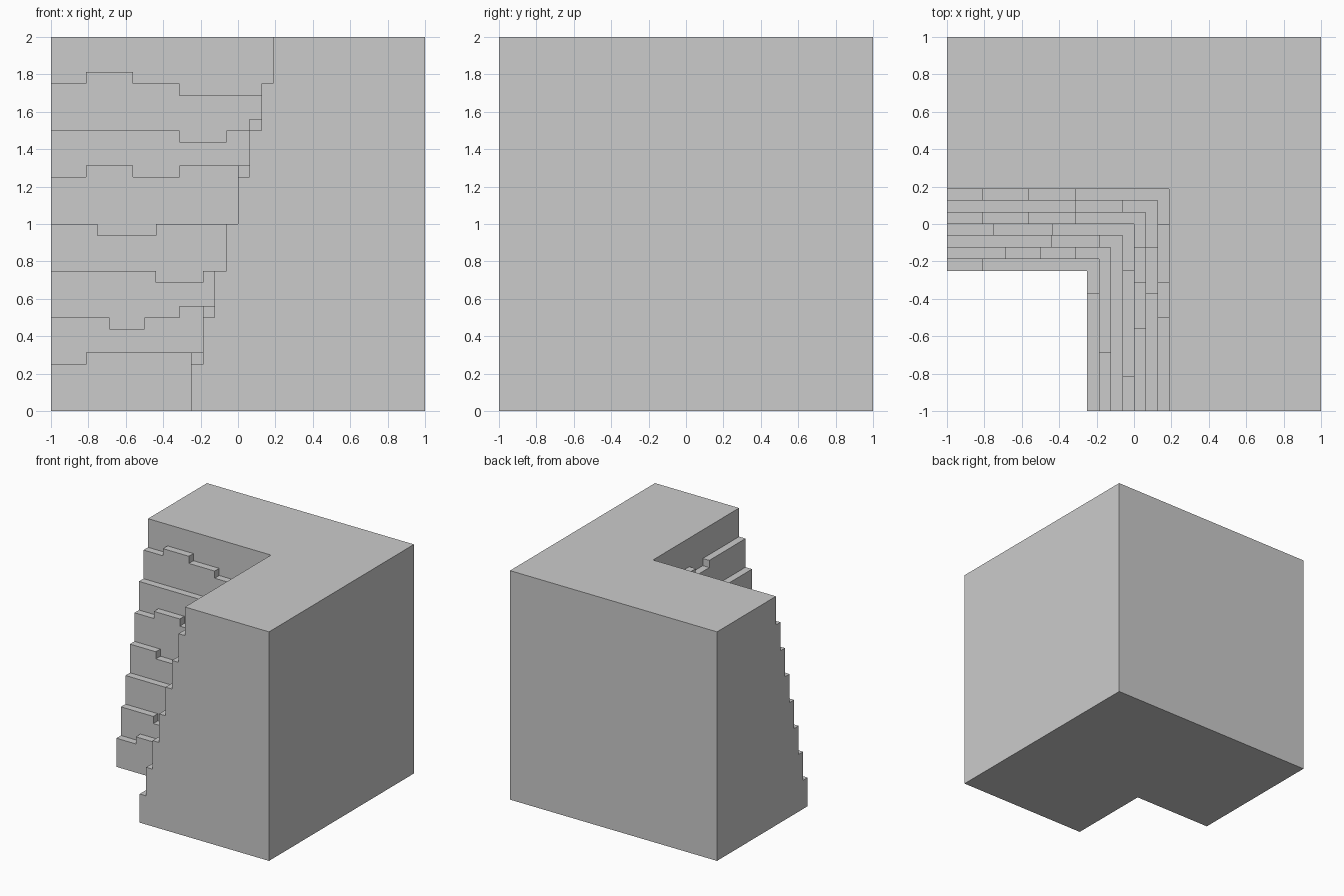
import bpy, bmesh

if "Cube" in bpy.data.objects:
    bpy.data.objects.remove(bpy.data.objects["Cube"])

U = 1 / 16          # grid unit of the blocky cliff
N = 32              # block size in grid units

# Ledge height offsets from the regular step, as (run start, offset) along each wall.
# Ledge k sits at height 4 * (k + 1) and is one unit deep.
BACK = [
    [(-16, 0), (-13, 1)],
    [(-16, 0), (-11, -1), (-8, 0), (-5, 1)],
    [(-16, 0), (-7, -1), (-3, 0)],
    [(-16, 0), (-12, -1), (-7, 0)],
    [(-16, 0), (-13, 1), (-9, 0), (-5, 1)],
    [(-16, 0), (-5, -1), (-1, 0)],
    [(-16, 0), (-13, 1), (-9, 0), (-5, -1)],
]
SIDE = [
    [(-16, 0), (-6, 1)],
    [(-16, 0), (-11, 1)],
    [(-16, 0)],
    [(-16, 0), (-13, -1), (-4, 0)],
    [(-16, 0), (-9, 1), (-5, 0), (-2, 1)],
    [(-16, 0), (-6, 1), (-2, 0)],
    [(-16, 0), (-8, -1), (-5, 0), (0, -1)],
]


def height(x, y):
    """Column height in grid units; zero outside the block."""
    if not (-16 <= x < 16 and -16 <= y < 16):
        return 0
    k = max(x, y) + 4
    if k < 0:
        return 0
    if k >= len(BACK):
        return N
    runs, pos = (BACK[k], x) if y >= x else (SIDE[k], y)
    return 4 * (k + 1) + [off for start, off in runs if start <= pos][-1]


bm = bmesh.new()
cache = {}


def vert(p):
    if p not in cache:
        cache[p] = bm.verts.new([c * U for c in p])
    return cache[p]


def quad(*pts):
    bm.faces.new([vert(p) for p in pts])


# Skin of the cliff: top, bottom and exposed walls of every column
for x in range(-16, 16):
    for y in range(-16, 16):
        h = height(x, y)
        if h == 0:
            continue
        a, b, c, d = (x, y), (x + 1, y), (x + 1, y + 1), (x, y + 1)
        quad((*a, h), (*b, h), (*c, h), (*d, h))
        quad((*d, 0), (*c, 0), (*b, 0), (*a, 0))
        for p, q, nx, ny in ((a, b, x, y - 1), (b, c, x + 1, y),
                             (c, d, x, y + 1), (d, a, x - 1, y)):
            for z in range(height(nx, ny), h):
                quad((*p, z), (*q, z), (*q, z + 1), (*p, z + 1))

# Merge the coplanar squares into large flat faces
bmesh.ops.dissolve_limit(bm, angle_limit=0.01, verts=bm.verts[:], edges=bm.edges[:])
bmesh.ops.recalc_face_normals(bm, faces=bm.faces[:])

mesh = bpy.data.meshes.new("cliff_inner_corner")
bm.to_mesh(mesh)
bm.free()
cliff = bpy.data.objects.new("cliff_inner_corner", mesh)
bpy.context.collection.objects.link(cliff)
